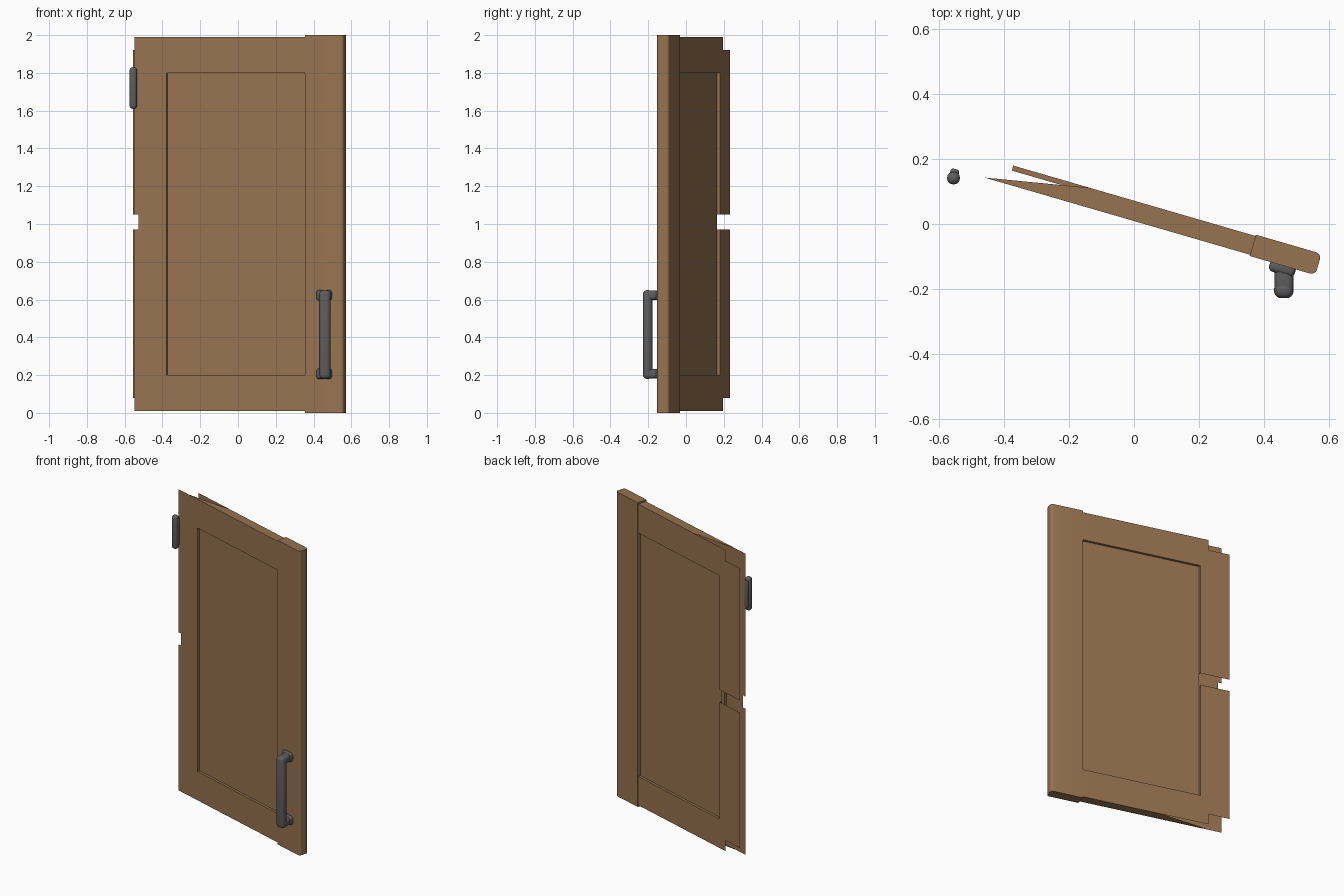
import bpy, bmesh, math
from mathutils import Matrix, Vector

if "Cube" in bpy.data.objects:
    bpy.data.objects.remove(bpy.data.objects["Cube"])


def material(name, colour):
    m = bpy.data.materials.new(name)
    m.use_nodes = True
    m.diffuse_color = colour
    m.node_tree.nodes["Principled BSDF"].inputs["Base Color"].default_value = colour
    return m


wood = material("warm brown wood", (0.31, 0.17, 0.08, 1))
metal = material("dark grey metal", (0.11, 0.11, 0.11, 1))


def finish(bm, name, mat):
    mesh = bpy.data.meshes.new(name)
    bm.to_mesh(mesh)
    bm.free()
    obj = bpy.data.objects.new(name, mesh)
    bpy.context.collection.objects.link(obj)
    mesh.materials.append(mat)
    bpy.ops.object.select_all(action='DESELECT')
    obj.select_set(True)
    bpy.context.view_layer.objects.active = obj
    bpy.ops.object.shade_smooth_by_angle(angle=math.radians(35))
    return obj


# Door: framed front and back skins, open and broken along the hinge side
THICK, RECESS, STEP = 0.068, 0.02, 0.004
FRONT_U = [-0.573, -0.55, -0.48, -0.395, -0.16, 0.37, 0.58]
BACK_U = [-0.598, -0.55, -0.46, -0.405, -0.16, 0.37, 0.58]
ROWS = [0, 0.08, 0.2, 0.97, 1.05, 1.8, 1.92, 2]
STILE = 5                                   # column of the handle-side stile
NC, NR = len(FRONT_U) - 1, len(ROWS) - 1


def point(back, i, k, col, row):
    """Corner of a skin cell; its depth depends on the cell it belongs to."""
    depth = 0 if col == STILE else STEP
    if col in (3, 4) and 2 <= row <= 4:
        depth = RECESS                      # sunken centre panel
    z = ROWS[k]
    if col != STILE:
        z = min(max(z, 0.01), 1.99)
    u = (BACK_U if back else FRONT_U)[i]
    return Vector((u, THICK - depth if back else depth, z))


def missing(back, col, row):
    if back:
        return (row == 3 and col < 3) or (col < 2 and row in (0, NR - 1))
    return row == 3 and col == 0


bm = bmesh.new()


def face(points):
    clean = []
    for p in points:
        if all((p - q).length > 1e-5 for q in clean):
            clean.append(p)
    if len(clean) > 2:
        bm.faces.new([bm.verts.new(p) for p in clean])


for back in (False, True):
    for c in range(NC):
        for r in range(NR):
            if missing(back, c, r):
                continue
            face([point(back, c + a, r + b, c, r) for a, b in ((0, 0), (1, 0), (1, 1), (0, 1))])
            # Walls wherever neighbouring cells lie at different depths
            if c + 1 < NC:
                face([point(back, c + 1, r, c, r), point(back, c + 1, r + 1, c, r),
                      point(back, c + 1, r + 1, c + 1, r), point(back, c + 1, r, c + 1, r)])
            if r + 1 < NR and c != STILE:
                face([point(back, c, r + 1, c, r), point(back, c + 1, r + 1, c, r),
                      point(back, c + 1, r + 1, c, r + 1), point(back, c, r + 1, c, r + 1)])

# Outer edge, then top and bottom caps with a slanted broken end
for r in range(NR):
    face([point(b, NC, k, STILE, r) for b, k in ((0, r), (1, r), (1, r + 1), (0, r + 1))])
for k, r in ((0, 0), (NR, NR - 1)):
    face([point(False, i, k, 2, r) for i in (2, 3, 4, 5)]
         + [point(True, i, k, 2, r) for i in (5, 4)])
    face([point(b, i, k, STILE, r) for b, i in ((0, 5), (0, 6), (1, 6), (1, 5))])
    face([point(b, 5, k, c, r) for b, c in ((0, 4), (1, 4), (1, 5), (0, 5))])

bmesh.ops.remove_doubles(bm, verts=bm.verts[:], dist=0.0005)
bmesh.ops.recalc_face_normals(bm, faces=bm.faces[:])
outer = [e for e in bm.edges if all(v.co.x > 0.579 for v in e.verts)
         and abs(e.verts[0].co.z - e.verts[1].co.z) > 0.01]
bmesh.ops.bevel(bm, geom=outer, offset=0.017, segments=4, profile=0.5,
                affect='EDGES', clamp_overlap=False)
bm.transform(Matrix.Translation((0, 0.005, 0)) @ Matrix.Rotation(math.radians(-16.2), 4, 'Z'))
finish(bm, "cabinet_door", wood)


def rounded_box(name, low, high, radius, angle=0):
    """Soft-edged metal block between two corners."""
    low, high = Vector(low), Vector(high)
    bm = bmesh.new()
    bmesh.ops.create_cube(bm, size=1)
    bmesh.ops.scale(bm, vec=high - low, verts=bm.verts)
    bmesh.ops.bevel(bm, geom=bm.edges[:], offset=radius, segments=4,
                    profile=0.5, affect='EDGES')
    bm.transform(Matrix.Translation((low + high) / 2)
                 @ Matrix.Rotation(math.radians(angle), 4, 'Z'))
    return finish(bm, name, metal)


# Bar handle on two posts with flared feet
rounded_box("handle_bar", (0.43, -0.228, 0.18), (0.49, -0.178, 0.65), 0.022)
for side, z in (("lower", 0.182), ("upper", 0.598)):
    rounded_box("handle_post_" + side, (0.432, -0.215, z), (0.49, -0.125, z + 0.05), 0.018)
    rounded_box("handle_foot_" + side, (0.415, -0.155, z - 0.003), (0.497, -0.115, z + 0.053), 0.015, -16.2)

# Hinge knuckle and its small leaf
rounded_box("hinge_knuckle", (-0.574, 0.122, 1.61), (-0.535, 0.16, 1.83), 0.017)
rounded_box("hinge_leaf", (-0.565, 0.145, 1.63), (-0.538, 0.169, 1.81), 0.008, -16.2)
